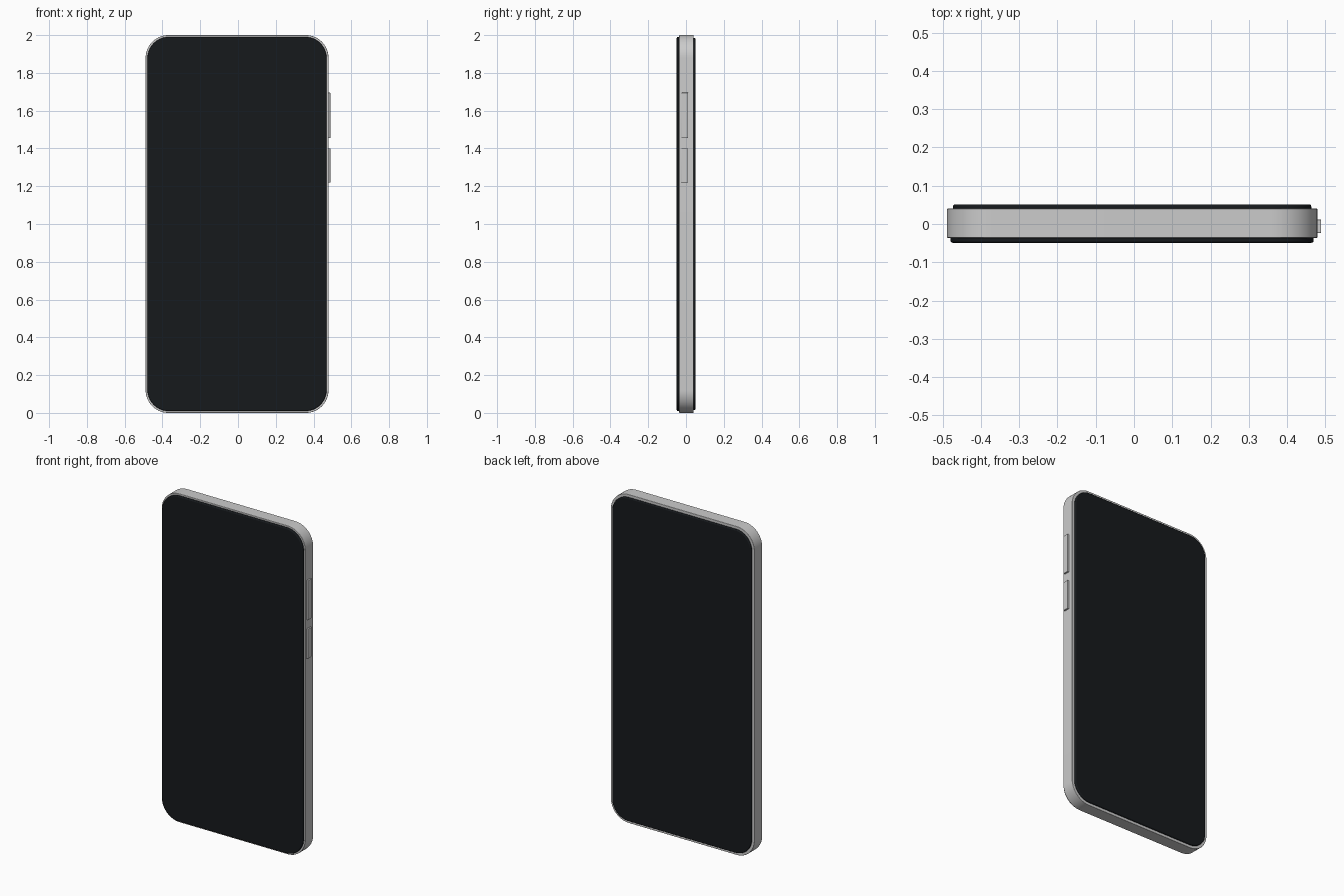
import bpy, bmesh
from math import sin, cos, pi, radians

if "Cube" in bpy.data.objects:
    bpy.data.objects.remove(bpy.data.objects["Cube"])

CX, CZ = -0.005, 1.0   # body centre; the side buttons shift it left of x = 0


def finish(name, bm, bevel, mat=None):
    bmesh.ops.recalc_face_normals(bm, faces=bm.faces)
    mesh = bpy.data.meshes.new(name)
    bm.to_mesh(mesh)
    bm.free()
    ob = bpy.data.objects.new(name, mesh)
    bpy.context.collection.objects.link(ob)
    if mat:
        mesh.materials.append(mat)
    mod = ob.modifiers.new("edge_bevel", 'BEVEL')
    mod.width, mod.segments = bevel, 3
    mod.limit_method, mod.angle_limit = 'ANGLE', radians(40)
    bpy.ops.object.select_all(action='DESELECT')
    ob.select_set(True)
    bpy.context.view_layer.objects.active = ob
    bpy.ops.object.shade_smooth_by_angle(angle=radians(35))
    return ob


def rounded_slab(name, hw, hh, r, y0, y1, bevel, mat=None, steps=14):
    """Rounded rectangle in the xz plane, extruded from y0 to y1."""
    bm = bmesh.new()
    ring = []
    for q, (sx, sz) in enumerate([(1, 1), (-1, 1), (-1, -1), (1, -1)]):
        for i in range(steps + 1):
            a = (q + i / steps) * pi / 2
            ring.append(bm.verts.new((CX + sx * (hw - r) + r * cos(a), y0,
                                      CZ + sz * (hh - r) + r * sin(a))))
    face = bm.faces.new(ring)
    out = bmesh.ops.extrude_face_region(bm, geom=[face])
    verts = [g for g in out["geom"] if isinstance(g, bmesh.types.BMVert)]
    bmesh.ops.translate(bm, verts=verts, vec=(0, y1 - y0, 0))
    return finish(name, bm, bevel, mat)


def side_button(name, z0, z1):
    bm = bmesh.new()
    bmesh.ops.create_cube(bm, size=1)
    bmesh.ops.scale(bm, verts=bm.verts, vec=(0.03, 0.035, z1 - z0))
    bmesh.ops.translate(bm, verts=bm.verts, vec=(0.474, -0.006, (z0 + z1) / 2))
    return finish(name, bm, 0.002)


glass = bpy.data.materials.new("black_glass")
glass.diffuse_color = (0.008, 0.01, 0.012, 1)
glass.use_nodes = True
glass.node_tree.nodes["Principled BSDF"].inputs["Base Color"].default_value = glass.diffuse_color

# Metal frame
rounded_slab("frame", 0.484, 1.0, 0.12, -0.036, 0.04, 0.002)

# Front screen and back panel
rounded_slab("screen", 0.474, 0.99, 0.112, -0.049, -0.03, 0.005, glass)
rounded_slab("back_panel", 0.468, 0.984, 0.106, 0.034, 0.051, 0.005, glass)

# Volume and power buttons
side_button("volume_button", 1.455, 1.695)
side_button("power_button", 1.22, 1.40)
